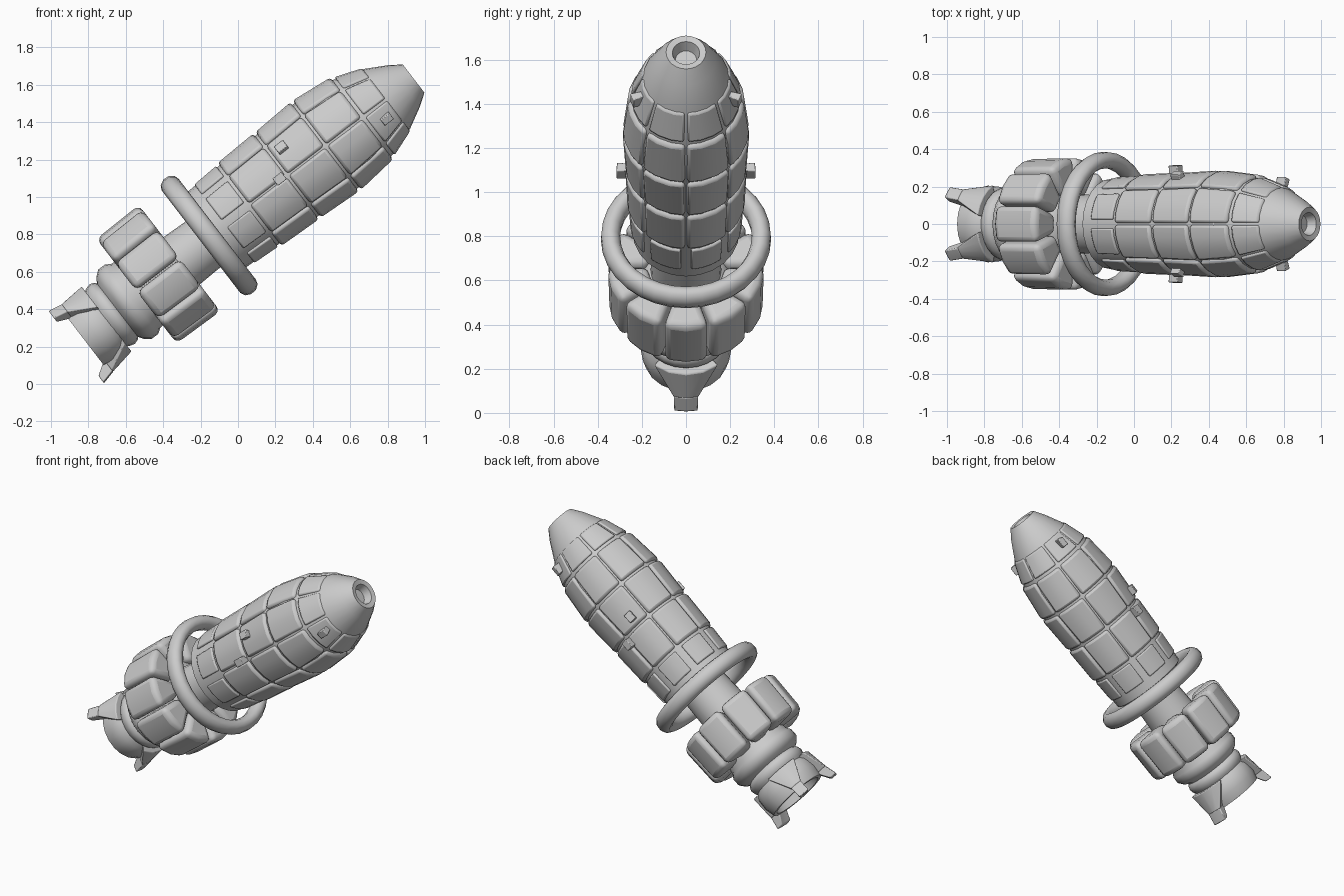
import bpy, bmesh, math
from mathutils import Matrix

if "Cube" in bpy.data.objects:
    bpy.data.objects.remove(bpy.data.objects["Cube"])

# Local frame: Z runs along the tilted axis, X points "up" from it, origin at the big ring
T = math.radians(37.5)
c, s = math.cos(T), math.sin(T)
FRAME = Matrix(((-s, 0, c, -0.16), (0, -1, 0, 0), (c, 0, s, 0.79), (0, 0, 0, 1)))


def finish(name, bm, bevel=0, angle=35, segs=2, squash=1):
    bmesh.ops.scale(bm, vec=(1, squash, 1), verts=bm.verts)
    bmesh.ops.recalc_face_normals(bm, faces=bm.faces)
    me = bpy.data.meshes.new(name)
    bm.to_mesh(me)
    bm.free()
    ob = bpy.data.objects.new(name, me)
    bpy.context.collection.objects.link(ob)
    ob.matrix_world = FRAME
    if bevel:
        m = ob.modifiers.new("bevel", 'BEVEL')
        m.width, m.segments, m.limit_method = bevel, segs, 'ANGLE'
        m.angle_limit = math.radians(40)
    bpy.context.view_layer.objects.active = ob
    ob.select_set(True)
    bpy.ops.object.shade_smooth_by_angle(angle=math.radians(angle))
    ob.select_set(False)
    return ob


def lathe(name, profile, n=24, closed=False, shift=0, angle=35, squash=1):
    """Spin (radius, height) points round the axis."""
    bm = bmesh.new()
    rings = []
    for r, z in profile:
        if r == 0:
            rings.append([bm.verts.new((shift, 0, z))] * n)
        else:
            rings.append([bm.verts.new((shift + r * math.cos(2 * math.pi * i / n),
                                        r * math.sin(2 * math.pi * i / n), z)) for i in range(n)])
    pairs = list(zip(rings, rings[1:])) + ([(rings[-1], rings[0])] if closed else [])
    for a, b in pairs:
        for i in range(n):
            j = (i + 1) % n
            vs = list(dict.fromkeys((a[i], a[j], b[j], b[i])))
            if len(vs) > 2:
                bm.faces.new(vs)
    return finish(name, bm, 0, angle, 2, squash)


def plate(bm, mid, half, z0, z1, inner, outer, steps=3, shift=0, narrow=1):
    """Curved block; inner/outer give the radius at z0 and z1, angles in degrees."""
    rows = []
    for k in range(steps + 1):
        t = 2 * k / steps - 1
        row = []
        for r, z, w in ((inner[0], z0, narrow), (outer[0], z0, narrow),
                        (outer[1], z1, 1), (inner[1], z1, 1)):
            a = math.radians(mid + half * t * w)
            row.append(bm.verts.new((shift + r * math.cos(a), r * math.sin(a), z)))
        rows.append(row)
    for a, b in zip(rows, rows[1:]):
        for i in range(4):
            j = (i + 1) % 4
            bm.faces.new((a[i], a[j], b[j], b[i]))
    bm.faces.new(rows[0])
    bm.faces.new(rows[-1])


# Main hull with a recessed nozzle at the tip, slightly narrower than it is tall
SQ = 0.95
lathe("hull", [(0, 0.03), (0.22, 0.03), (0.255, 0.05), (0.262, 0.24), (0.27, 0.48),
               (0.284, 0.77), (0.276, 0.95), (0.252, 1.06), (0.2, 1.21), (0.14, 1.32),
               (0.095, 1.385), (0.065, 1.38), (0.05, 1.33), (0, 1.33)], 24, squash=SQ)

# Three bands of eight raised plates, plus a tapering row on the nose
for i, (z0, z1, r0, r1) in enumerate(((0.28, 0.525, 0.282, 0.291), (0.54, 0.785, 0.29, 0.303),
                                      (0.8, 1.035, 0.303, 0.278))):
    bm = bmesh.new()
    for k in range(8):
        plate(bm, 22.5 + 45 * k, 21.4, z0, z1, (0.24, 0.22), (r0, r1))
    finish("hull_plates_%d" % (i + 1), bm, 0.016, squash=SQ)
bm = bmesh.new()
for k in range(8):
    plate(bm, 22.5 + 45 * k, 20.5, 1.055, 1.2, (0.2, 0.16), (0.265, 0.213))
finish("nose_plates", bm, 0.01, squash=SQ)

# Skirt panels at the base of the hull
bm = bmesh.new()
for k in range(8):
    plate(bm, 22.5 + 45 * k, 17, 0.11, 0.262, (0.24, 0.24), (0.267, 0.275))
finish("skirt_panels", bm, 0.008, squash=SQ)

# Small tabs standing out on both sides
bm = bmesh.new()
for side in (1, -1):
    for ang, z, r in ((88, 0.49, 0.315), (62, 0.6, 0.312), (110, 1.14, 0.262)):
        plate(bm, side * ang, 4.5, z - 0.03, z + 0.03, (0.2, 0.18), (r, r), 1)
finish("side_tabs", bm, 0.004)

# Large rounded ring
lathe("big_ring", [(0.342 + 0.045 * math.cos(a), 0.007 + 0.055 * math.sin(a)) for a in
                   [math.radians(22.5 + 36 * k) for k in range(10)]], 32, True, 0, 50)

# Shaft with rounded collars
lathe("shaft", [(0, -0.72), (0.17, -0.72), (0.192, -0.69), (0.2, -0.66), (0.192, -0.635),
                (0.18, -0.625), (0.21, -0.605), (0.234, -0.575), (0.234, -0.53),
                (0.215, -0.5), (0.2, -0.24), (0.16, -0.21), (0.15, 0.05), (0, 0.05)],
      24, shift=-0.018, angle=50)

# Ring of ten rounded blocks
bm = bmesh.new()
for k in range(10):
    plate(bm, 36 * k, 17, -0.482, -0.192, (0.17, 0.17), (0.352, 0.358), 2)
finish("drum_blocks", bm, 0.035, 50, 3)

# Hollow tail cup
lathe("tail_cup", [(0.13, -0.73), (0.175, -0.69), (0.2, -0.73), (0.205, -0.8), (0.19, -0.862),
                   (0.165, -0.862), (0.15, -0.78), (0, -0.76)], 20, shift=-0.022)

# Three claws on the tail: two above, one below, each on a flared root
bm = bmesh.new()
for ang, half, r in ((41, 9, 0.264), (-41, 9, 0.264), (180, 13, 0.268)):
    plate(bm, ang, half, -0.92, -0.84, (r - 0.045, 0.17), (r, r - 0.02), 2, -0.017, 0.9)
    plate(bm, ang, half * 3.2, -0.845, -0.7, (0.17, 0.16), (r - 0.02, 0.222), 4, -0.017, 0.32)
finish("tail_claws", bm, 0.006)
